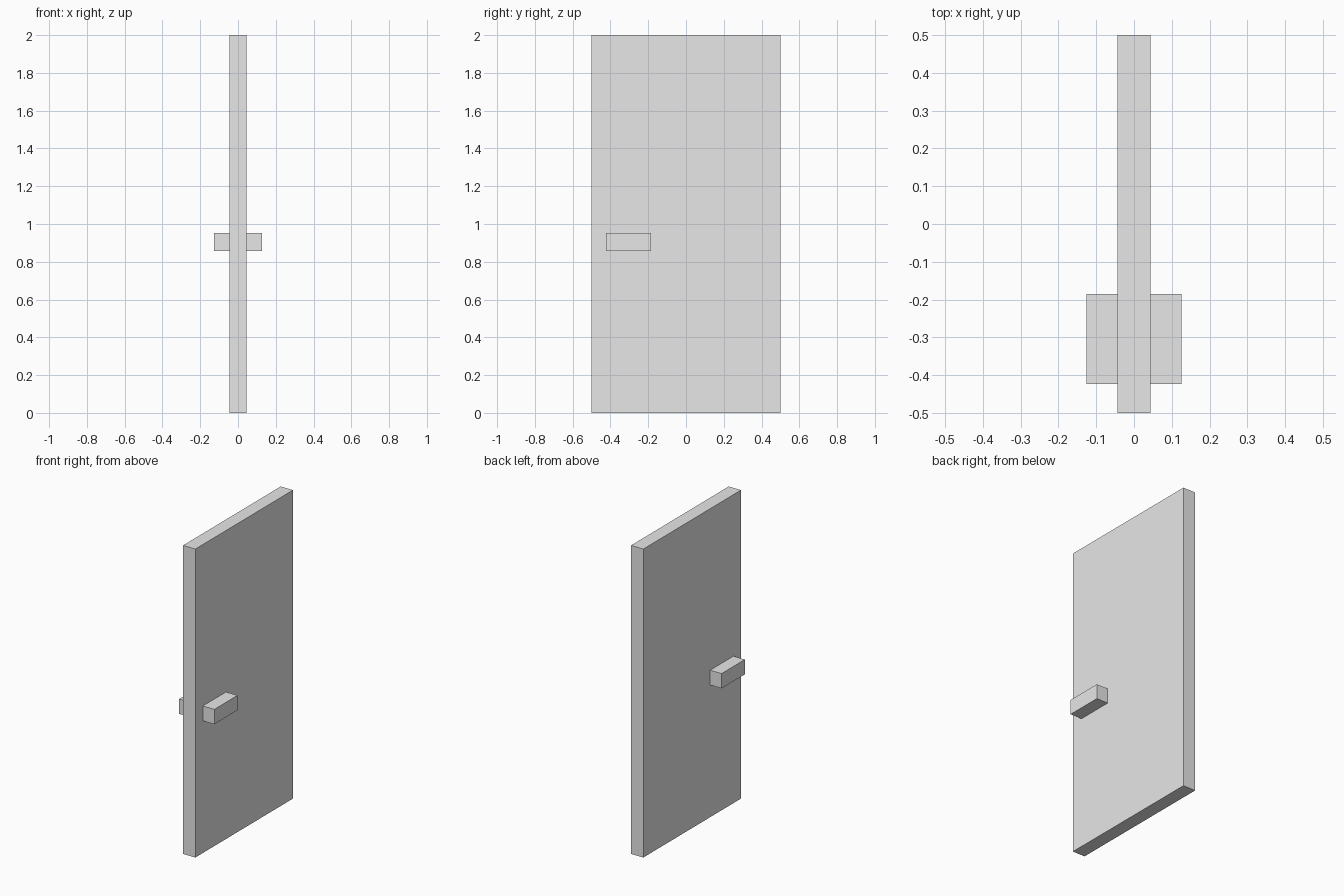
import bpy

cube = bpy.data.objects.get("Cube")
if cube:
    bpy.data.objects.remove(cube, do_unlink=True)

# Single plain grey for the whole door
grey = bpy.data.materials.new("light_grey")
grey.use_nodes = True
colour = (0.8, 0.8, 0.8, 1)
grey.diffuse_color = colour
grey.node_tree.nodes["Principled BSDF"].inputs["Base Color"].default_value = colour


def box(name, low, high):
    """Axis-aligned box between two corners."""
    centre = [(a + b) / 2 for a, b in zip(low, high)]
    bpy.ops.mesh.primitive_cube_add(size=1, location=centre)
    obj = bpy.context.object
    obj.name = name
    obj.scale = [b - a for a, b in zip(low, high)]
    bpy.ops.object.transform_apply(location=False, rotation=False, scale=True)
    obj.data.materials.append(grey)
    return obj


# Door slab
half = 0.044
box("door_panel", (-half, -0.5, 0), (half, 0.5, 2))

# Matching handles on both faces
reach = 0.126
for name, x0, x1 in (("left_handle", half, reach), ("right_handle", -reach, -half)):
    box(name, (x0, -0.423, 0.857), (x1, -0.185, 0.953))
